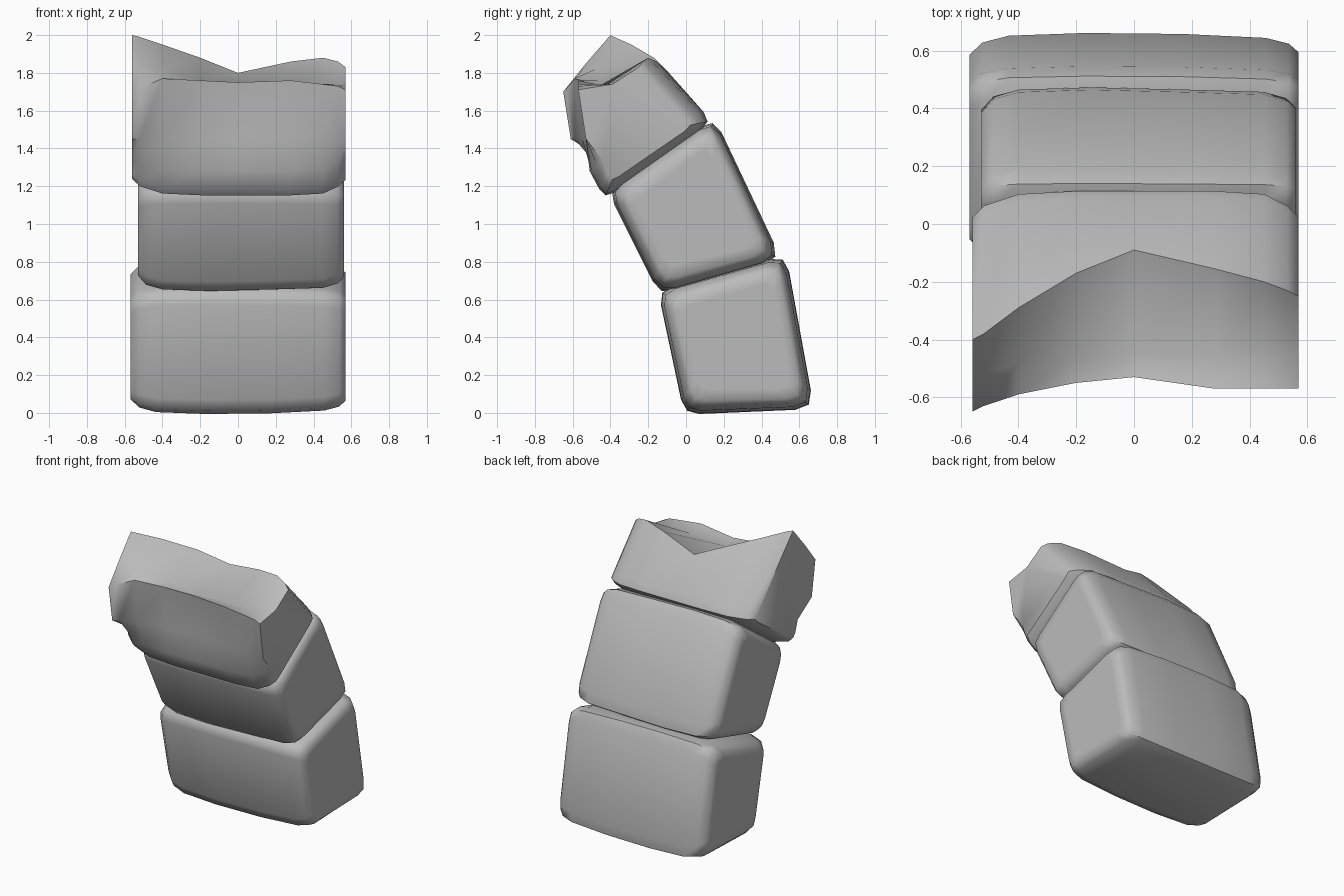
import bpy
import random
from mathutils import Vector

random.seed(4)
if "Cube" in bpy.data.objects:
    bpy.data.objects.remove(bpy.data.objects["Cube"])

stone = bpy.data.materials.new("grey stone")
stone.use_nodes = True
GREY = (0.5, 0.5, 0.5, 1)
stone.diffuse_color = GREY
stone.node_tree.nodes["Principled BSDF"].inputs["Base Color"].default_value = GREY


def soften(prev, corner, nxt, size):
    """Three points rounding one profile corner."""
    a = corner + (prev - corner).normalized() * size
    b = corner + (nxt - corner).normalized() * size
    return [a, (a + b) / 4 + corner / 2, b]


def profile(corners, sizes):
    """Rounded side outline; a size of zero keeps the corner sharp."""
    pts = [Vector(c) for c in corners]
    out = []
    for i, size in enumerate(sizes):
        if size:
            out += soften(pts[i - 1], pts[i], pts[(i + 1) % len(pts)], size)
        else:
            out.append(pts[i])
    return out


def shrink(outline, amount, keep=()):
    """Pull an outline towards its middle, leaving the kept points alone."""
    mid = sum(outline, Vector((0, 0))) / len(outline)
    return [p if i in keep else p + (mid - p).normalized() * amount
            for i, p in enumerate(outline)]


def loft(name, sections, angle):
    """Skin side outlines placed along x and close both ends."""
    n = len(sections[0][1])
    verts = [(x, p.x, p.y) for x, outline in sections for p in outline]
    faces = [(s * n + i, s * n + (i + 1) % n, (s + 1) * n + (i + 1) % n, (s + 1) * n + i)
             for s in range(len(sections) - 1) for i in range(n)]
    faces += [tuple(range(n))[::-1], tuple(range(len(verts) - n, len(verts)))]
    mesh = bpy.data.meshes.new(name)
    mesh.from_pydata(verts, [], [f[::-1] for f in faces])
    mesh.materials.append(stone)
    obj = bpy.data.objects.new(name, mesh)
    bpy.context.collection.objects.link(obj)
    bpy.ops.object.select_all(action='DESELECT')
    obj.select_set(True)
    bpy.context.view_layer.objects.active = obj
    # Outward normals
    bpy.ops.object.mode_set(mode='EDIT')
    bpy.ops.mesh.select_all(action='SELECT')
    bpy.ops.mesh.normals_make_consistent(inside=False)
    bpy.ops.object.mode_set(mode='OBJECT')
    bpy.ops.object.shade_smooth_by_angle(angle=angle)
    return obj


def block(name, corners, left, right):
    """Worn rectangular stone, slightly uneven along its length."""
    outline = profile(corners, (0.08, 0.1, 0.09, 0.08))
    sections = []
    for t, inset in ((0, 0.16), (0, 0.09), (0.04, 0.035), (0.12, 0.01), (0.35, 0),
                     (0.65, 0), (0.9, 0.01), (0.97, 0.035), (1, 0.08), (1, 0.15)):
        wear = inset + random.uniform(0, 0.012) * (0 < t < 1)
        sections.append((right + (left - right) * t, shrink(outline, wear)))
    loft(name, sections, 1.0)


# Corners run front bottom, back bottom, back top, front top as (y, z)
block("bottom_block", ((-0.01, -0.01), (0.68, 0.02), (0.53, 0.84), (-0.15, 0.65)), 0.57, -0.57)
block("middle_block", ((-0.14, 0.62), (0.51, 0.81), (0.15, 1.57), (-0.42, 1.18)), 0.56, -0.53)

# Broken top block: x, edge wear, ridge, hollow, front rim
BREAK = (
    (-0.56, 0.09, (-0.40, 2.00), (-0.53, 1.85), (-0.65, 1.70)),
    (-0.52, 0.05, (-0.38, 1.99), (-0.52, 1.85), (-0.63, 1.72)),
    (-0.40, 0.01, (-0.29, 1.95), (-0.48, 1.82), (-0.59, 1.77)),
    (-0.20, 0.00, (-0.17, 1.88), (-0.46, 1.76), (-0.55, 1.76)),
    (0.00, 0.00, (-0.09, 1.80), (-0.45, 1.72), (-0.53, 1.75)),
    (0.28, 0.00, (-0.155, 1.86), (-0.46, 1.73), (-0.57, 1.76)),
    (0.45, 0.01, (-0.20, 1.88), (-0.43, 1.73), (-0.57, 1.74)),
    (0.53, 0.05, (-0.23, 1.86), (-0.40, 1.74), (-0.57, 1.73)),
    (0.57, 0.09, (-0.25, 1.83), (-0.39, 1.74), (-0.57, 1.71)),
)
sections = []
for x, wear, ridge, hollow, rim in BREAK:
    front = (rim[0] + 0.04, 1.45)
    outline = profile(((-0.43, 1.13), (0.14, 1.54), ridge, hollow, rim, front, (-0.51, 1.28)),
                      (0.06, 0.07, 0, 0, 0, 0, 0))
    sections.append((x, shrink(outline, wear, keep=(6, 7, 8, 9))))
loft("broken_top_block", sections, 0.9)
